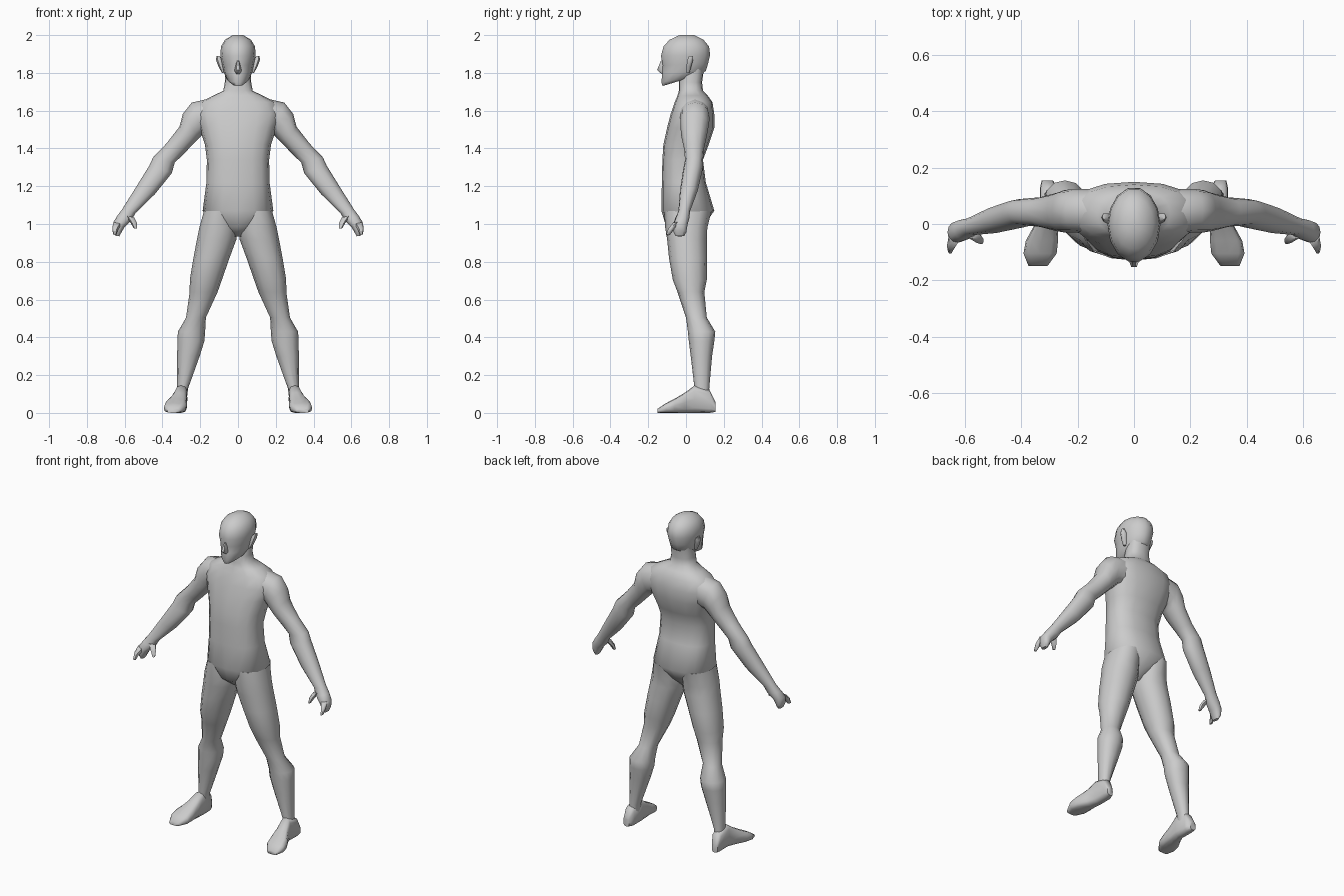
import bpy, bmesh, math
from mathutils import Vector


def loft(name, rings, sides=12, power=1.0, mirror=True):
    """Skin closed rings, each given as centre and two half-axis vectors."""
    bm = bmesh.new()
    loops = []
    for c, a, b in rings:
        loop = []
        for i in range(sides):
            t = 2 * math.pi * i / sides
            u = math.copysign(abs(math.cos(t)) ** power, math.cos(t))
            v = math.copysign(abs(math.sin(t)) ** power, math.sin(t))
            loop.append(bm.verts.new(c + a * u + b * v))
        loops.append(loop)
    for p, q in zip(loops, loops[1:]):
        for i in range(sides):
            j = (i + 1) % sides
            bm.faces.new((p[i], p[j], q[j], q[i]))
    bm.faces.new(loops[0])
    bm.faces.new(loops[-1])
    bmesh.ops.recalc_face_normals(bm, faces=bm.faces)
    me = bpy.data.meshes.new(name)
    bm.to_mesh(me)
    bm.free()
    ob = bpy.data.objects.new(name, me)
    bpy.context.collection.objects.link(ob)
    if mirror:
        ob.modifiers.new("Mirror", 'MIRROR')
    bpy.ops.object.select_all(action='DESELECT')
    ob.select_set(True)
    bpy.context.view_layer.objects.active = ob
    bpy.ops.object.shade_smooth_by_angle(angle=math.radians(60))
    return ob


def slice_xz(xa, za, xb, zb, yf, yb):
    """Ring through two side points (xa,za), (xb,zb), spanning yf..yb."""
    return (Vector(((xa + xb) / 2, (yf + yb) / 2, (za + zb) / 2)),
            Vector(((xa - xb) / 2, 0, (za - zb) / 2)),
            Vector((0, (yb - yf) / 2, 0)))


def level(z, x0, x1, yf, yb):
    return slice_xz(x1, z, x0, z, yf, yb)


def tilted(zf, zb, rx, yf, yb):
    """Centred ring whose front and back sit at different heights."""
    return (Vector((0, (yf + yb) / 2, (zf + zb) / 2)), Vector((rx, 0, 0)),
            Vector((0, (yb - yf) / 2, (zb - zf) / 2)))


def upright(y, x0, x1, z0, z1):
    return (Vector(((x0 + x1) / 2, y, (z0 + z1) / 2)),
            Vector(((x1 - x0) / 2, 0, 0)), Vector((0, 0, (z1 - z0) / 2)))


# Torso and neck: z, half width, front y, back y
torso = [
    (.935, .02, -.04, .04), (.985, .09, -.105, .09), (1.07, .187, -.13, .15),
    (1.22, .167, -.128, .105), (1.34, .165, -.125, .09),
    (1.42, .175, -.12, .12), (1.51, .205, -.1, .15), (1.58, .225, -.082, .15),
    (1.645, .2, -.06, .14), (1.68, .13, -.045, .115), (1.705, .078, -.038, .09),
    (1.75, .07, -.038, .085), (1.82, .065, -.02, .095)]
loft("torso", [level(z, -w, w, f, b) for z, w, f, b in torso],
     sides=16, power=.82, mirror=False)

# Head: front z, back z, half width, front y, back y
head = [
    (1.73, 1.765, .035, -.125, -.01), (1.75, 1.78, .06, -.133, .06),
    (1.80, 1.81, .076, -.128, .108), (1.84, 1.85, .084, -.126, .12),
    (1.89, 1.895, .094, -.136, .131), (1.94, 1.94, .09, -.122, .125),
    (1.975, 1.975, .069, -.09, .095), (2.0, 2.0, .028, -.035, .045)]
loft("head", [tilted(*r) for r in head], sides=14, mirror=False)

# Nose
loft("nose", [level(1.865, -.006, .006, -.135, -.11),
              level(1.815, -.019, .019, -.157, -.1),
              level(1.795, -.014, .014, -.132, -.1)], sides=6, mirror=False)

# Ears
loft("ear", [level(1.80, .07, .085, 0, .02), level(1.835, .072, .104, .0, .03),
             level(1.87, .08, .117, .005, .04),
             level(1.89, .1, .113, .015, .038)], sides=6)

# Legs: z, inner x, outer x, front y, back y
leg = [
    (1.07, .015, .18, -.115, .135), (.98, .002, .205, -.11, .113),
    (.92, .008, .217, -.1, .11), (.82, .045, .236, -.09, .112),
    (.705, .085, .255, -.07, .11), (.64, .108, .256, -.045, .097),
    (.505, .17, .275, 0, .11), (.43, .174, .318, .01, .155),
    (.38, .178, .321, .015, .15), (.3, .203, .322, .025, .138),
    (.13, .264, .323, .045, .123), (.08, .27, .325, .045, .125)]
loft("leg", [level(*r) for r in leg], sides=12, power=.92)

# Feet: y, inner x, outer x, bottom z, top z
foot = [
    (.155, .288, .328, .005, .06), (.125, .27, .335, 0, .12),
    (.045, .268, .335, 0, .145), (-.005, .27, .355, 0, .108),
    (-.06, .27, .385, 0, .075), (-.105, .275, .393, 0, .052),
    (-.15, .308, .375, 0, .022)]
loft("foot", [upright(*r) for r in foot], sides=12, power=.65)

# Arms and palms: upper x, z, lower x, z, front y, back y
arm = [
    (.16, 1.662, .15, 1.48, -.035, .125), (.245, 1.643, .185, 1.475, -.03, .125),
    (.292, 1.583, .205, 1.455, -.03, .12), (.31, 1.515, .245, 1.415, -.025, .11),
    (.38, 1.425, .29, 1.368, -.01, .095), (.45, 1.352, .335, 1.325, -.005, .09),
    (.47, 1.308, .35, 1.27, -.015, .088), (.54, 1.195, .44, 1.158, -.032, .062),
    (.612, 1.08, .543, 1.058, -.04, .022), (.64, 1.042, .562, 1.022, -.055, .018),
    (.663, 1.005, .6, .985, -.068, .008), (.66, .965, .62, .95, -.066, .002),
    (.648, .937, .628, .935, -.055, -.01)]
loft("arm", [slice_xz(*r) for r in arm], sides=12, power=.9)

# Index finger and thumb
loft("index_finger", [slice_xz(.66, 1.01, .615, 1.0, -.07, -.03),
                      slice_xz(.665, .98, .635, .97, -.095, -.06),
                      slice_xz(.662, .945, .645, .94, -.107, -.085)], sides=6)
loft("thumb", [slice_xz(.595, 1.045, .55, 1.035, -.055, -.015),
               slice_xz(.57, 1.008, .535, 1.005, -.068, -.038),
               slice_xz(.55, .975, .535, .975, -.073, -.053)], sides=6)
